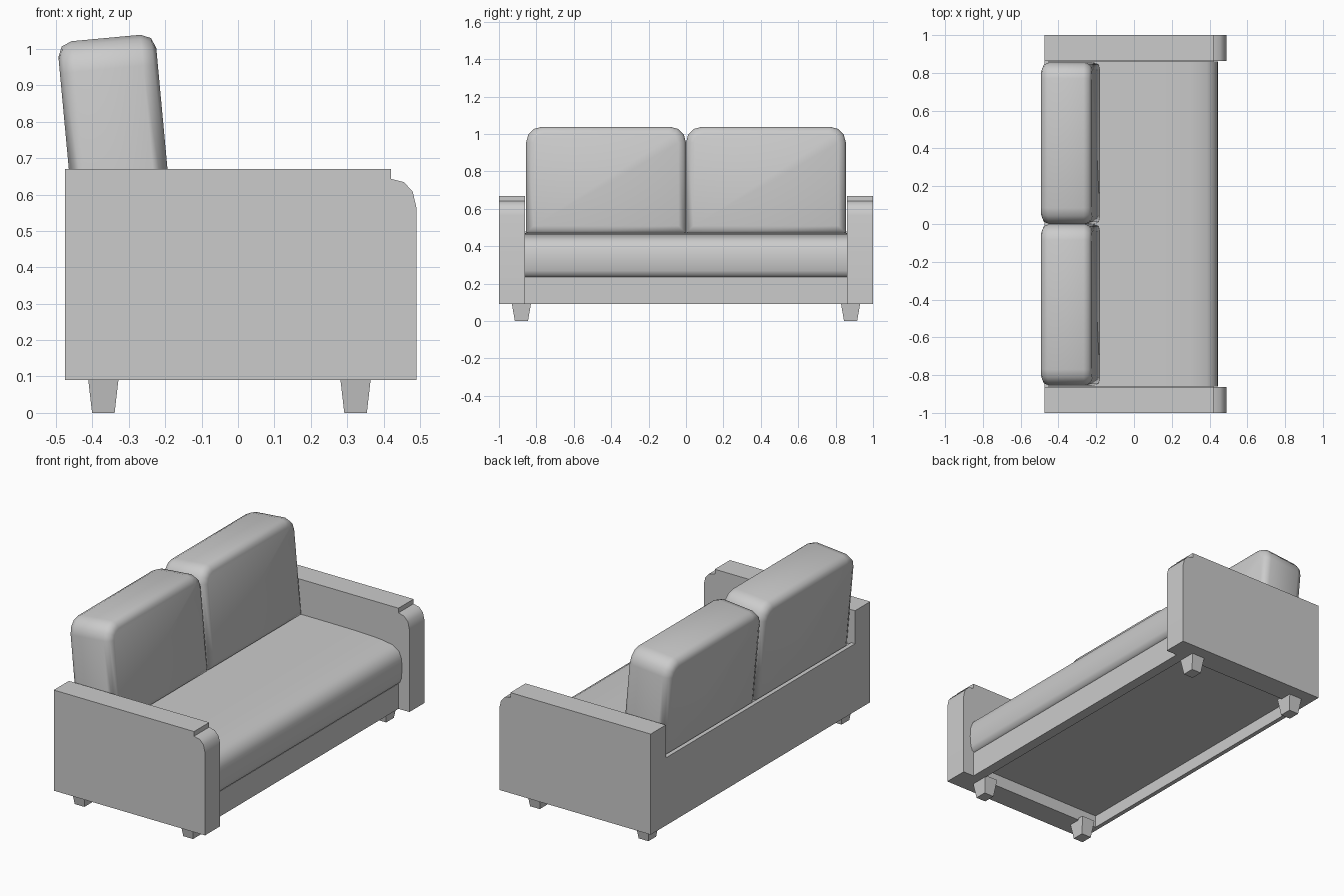
import bpy, bmesh, math
from mathutils import Matrix

if "Cube" in bpy.data.objects:
    bpy.data.objects.remove(bpy.data.objects["Cube"])


def finish(name, bm, smooth=None):
    bmesh.ops.recalc_face_normals(bm, faces=bm.faces)
    me = bpy.data.meshes.new(name)
    bm.to_mesh(me)
    bm.free()
    ob = bpy.data.objects.new(name, me)
    bpy.context.collection.objects.link(ob)
    if smooth:
        bpy.ops.object.select_all(action='DESELECT')
        ob.select_set(True)
        bpy.context.view_layer.objects.active = ob
        bpy.ops.object.shade_smooth_by_angle(angle=math.radians(smooth))
    return ob


def extrude_y(name, profile, y0, y1, smooth=None):
    """Extrude an (x, z) profile along y."""
    bm = bmesh.new()
    face = bm.faces.new([bm.verts.new((x, y0, z)) for x, z in profile])
    ret = bmesh.ops.extrude_face_region(bm, geom=[face])
    verts = [v for v in ret['geom'] if isinstance(v, bmesh.types.BMVert)]
    bmesh.ops.translate(bm, verts=verts, vec=(0, y1 - y0, 0))
    return finish(name, bm, smooth)


def box(name, x0, x1, y0, y1, z0, z1):
    return extrude_y(name, [(x0, z0), (x1, z0), (x1, z1), (x0, z1)], y0, y1)


def leg(name, x, y):
    bm = bmesh.new()
    bmesh.ops.create_cube(bm, size=1)
    for v in bm.verts:
        top = v.co.z > 0
        sx, sy = (0.085, 0.105) if top else (0.062, 0.07)
        v.co = (x + v.co.x * sx, y + v.co.y * sy, 0.1 if top else 0)
    finish(name, bm)


def back_cushion(name, y0, y1):
    depth, height = 0.27, 0.575
    bm = bmesh.new()
    bmesh.ops.create_cube(bm, size=1)
    for v in bm.verts:
        v.co = ((v.co.x + 0.5) * depth,
                y0 + (v.co.y + 0.5) * (y1 - y0),
                (v.co.z + 0.5) * height)
    # round the upper side corners
    top = [e for e in bm.edges if all(v.co.z > height - 0.01 for v in e.verts)
           and abs(e.verts[0].co.x - e.verts[1].co.x) > 0.1]
    bmesh.ops.bevel(bm, geom=top, offset=0.085, segments=3, profile=0.5,
                    affect='EDGES')
    # soften the front and back outlines
    rim = [e for e in bm.edges
           if abs(e.verts[0].co.x - e.verts[1].co.x) < 0.001]
    bmesh.ops.bevel(bm, geom=rim, offset=0.04, segments=2, profile=0.5,
                    affect='EDGES', clamp_overlap=True)
    # lean back
    bm.transform(Matrix.Translation((-0.444, 0, 0.445)) @
                 Matrix.Rotation(math.radians(-5.3), 4, 'Y'))
    finish(name, bm, 50)


panel = [(0.42, 0.09), (0.49, 0.09), (0.49, 0.565), (0.48, 0.608),
         (0.456, 0.634), (0.42, 0.643)]

# arms, front panels, legs and back cushions on both sides
for s, side in ((-1, "left"), (1, "right")):
    y0, y1 = sorted((s * 0.862, s * 1.0))
    box(f"arm_{side}", -0.475, 0.42, y0, y1, 0.09, 0.67)
    extrude_y(f"arm_front_panel_{side}", panel, y0, y1, 40)
    leg(f"front_leg_{side}", 0.323, s * 0.88)
    leg(f"back_leg_{side}", -0.37, s * 0.88)
    c0, c1 = sorted((0, s * 0.855))
    back_cushion(f"back_cushion_{side}", c0, c1)

# base: front rail, deck and thin back panel, leaving the underside recessed
box("front_rail", 0.36, 0.42, -0.862, 0.862, 0.09, 0.235)
box("seat_deck", -0.455, 0.36, -0.862, 0.862, 0.16, 0.235)
box("back_panel", -0.475, -0.45, -0.862, 0.862, 0.09, 0.48)

# seat cushion with a rounded front
seat = [(-0.45, 0.235), (0.41, 0.235), (0.43, 0.245), (0.44, 0.27),
        (0.445, 0.33), (0.441, 0.385), (0.425, 0.425), (0.385, 0.45),
        (0.30, 0.463), (0.14, 0.469), (-0.02, 0.47), (-0.45, 0.47)]
extrude_y("seat_cushion", seat, -0.86, 0.86, 50)
